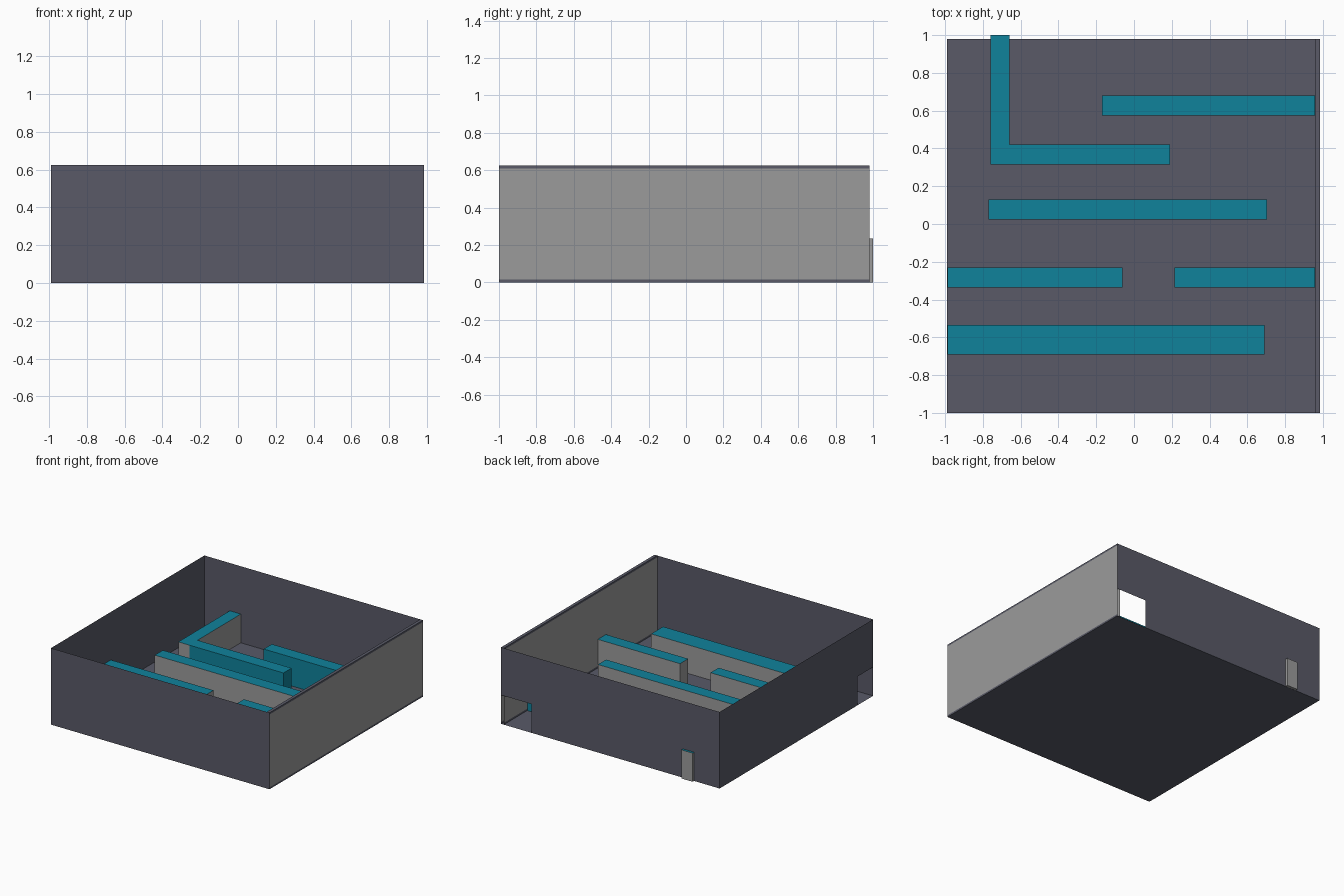
import bpy
import bmesh

cube = bpy.data.objects.get("Cube")
if cube:
    bpy.data.objects.remove(cube, do_unlink=True)


def make_material(name, rgb):
    mat = bpy.data.materials.new(name)
    mat.use_nodes = True
    colour = (*rgb, 1.0)
    mat.diffuse_color = colour
    mat.node_tree.nodes["Principled BSDF"].inputs["Base Color"].default_value = colour
    return mat


SLATE = make_material("slate", (0.10, 0.102, 0.137))
GREY = make_material("grey", (0.33, 0.33, 0.33))
TEAL = make_material("teal", (0.005, 0.225, 0.33))

# Overall layout
LEFT, RIGHT, INNER = -0.99, 0.985, 0.96
FRONT, BACK = -1.0, 0.98
HEIGHT, DOOR, BAND = 0.625, 0.235, 0.015
BACK_DOOR, SIDE_DOOR = 0.71, -0.80
MAZE_TOP, MAZE_BASE = 0.235, 0.001


def finish(name, bm, mats):
    mesh = bpy.data.meshes.new(name)
    bm.to_mesh(mesh)
    bm.free()
    for mat in mats:
        mesh.materials.append(mat)
    obj = bpy.data.objects.new(name, mesh)
    bpy.context.collection.objects.link(obj)
    return obj


def sheet(name, points, mat):
    """One flat panel from its outline."""
    bm = bmesh.new()
    bm.faces.new([bm.verts.new(p) for p in points])
    return finish(name, bm, [mat])


def box_mesh(x0, x1, y0, y1, z0, z1):
    bm = bmesh.new()
    bmesh.ops.create_cube(bm, size=1)
    for v in bm.verts:
        v.co = (x1 if v.co.x > 0 else x0,
                y1 if v.co.y > 0 else y0,
                z1 if v.co.z > 0 else z0)
    bm.normal_update()
    return bm


def maze_wall(name, x0, x1, y0, y1, side):
    """Low wall with a teal top."""
    bm = box_mesh(x0, x1, y0, y1, MAZE_BASE, MAZE_TOP)
    for f in bm.faces:
        f.material_index = 1 if f.normal.z > 0.5 else 0
    return finish(name, bm, [side, TEAL])


# Floor and thin outer walls
sheet("floor", [(LEFT, FRONT, 0), (LEFT, BACK, 0),
                (RIGHT, BACK, 0), (RIGHT, FRONT, 0)], SLATE)
sheet("front_wall", [(LEFT, FRONT, 0), (RIGHT, FRONT, 0),
                     (RIGHT, FRONT, HEIGHT), (LEFT, FRONT, HEIGHT)], SLATE)


def doorway_outline(start, jamb, end):
    """Wall outline with a doorway between the jamb and the end."""
    return [(start, 0), (jamb, 0), (jamb, DOOR), (end, DOOR),
            (end, HEIGHT), (start, HEIGHT)]


sheet("back_wall", [(x, BACK, z) for x, z in
                    reversed(doorway_outline(LEFT, BACK_DOOR, RIGHT))], SLATE)
sheet("side_wall", [(LEFT, y, z) for y, z in
                    doorway_outline(BACK, SIDE_DOOR, FRONT)], SLATE)

# Hollow grey wall with dark edge bands along its top and bottom
bm = box_mesh(INNER, RIGHT, FRONT, BACK, 0, HEIGHT)
bmesh.ops.delete(bm, geom=[f for f in bm.faces if abs(f.normal.y) > 0.5],
                 context="FACES_ONLY")
for z in (BAND, HEIGHT - BAND):
    bmesh.ops.bisect_plane(bm, geom=bm.verts[:] + bm.edges[:] + bm.faces[:],
                           plane_co=(0, 0, z), plane_no=(0, 0, 1))
for f in bm.faces:
    z = f.calc_center_median().z
    f.material_index = 1 if BAND < z < HEIGHT - BAND else 0
finish("grey_wall", bm, [SLATE, GREY])

# Maze walls
maze_wall("front_maze_wall", LEFT + 0.002, 0.69, -0.69, -0.535, GREY)
maze_wall("gap_maze_wall_a", LEFT + 0.002, -0.06, -0.335, -0.23, GREY)
maze_wall("gap_maze_wall_b", 0.215, INNER - 0.002, -0.335, -0.23, GREY)
maze_wall("middle_maze_wall", -0.77, 0.705, 0.025, 0.13, GREY)
maze_wall("corner_maze_wall_long", -0.66, 0.19, 0.315, 0.42, TEAL)
maze_wall("corner_maze_wall_short", -0.76, -0.66, 0.315, 1.0, GREY)
maze_wall("back_maze_wall", -0.17, INNER - 0.002, 0.575, 0.68, TEAL)
